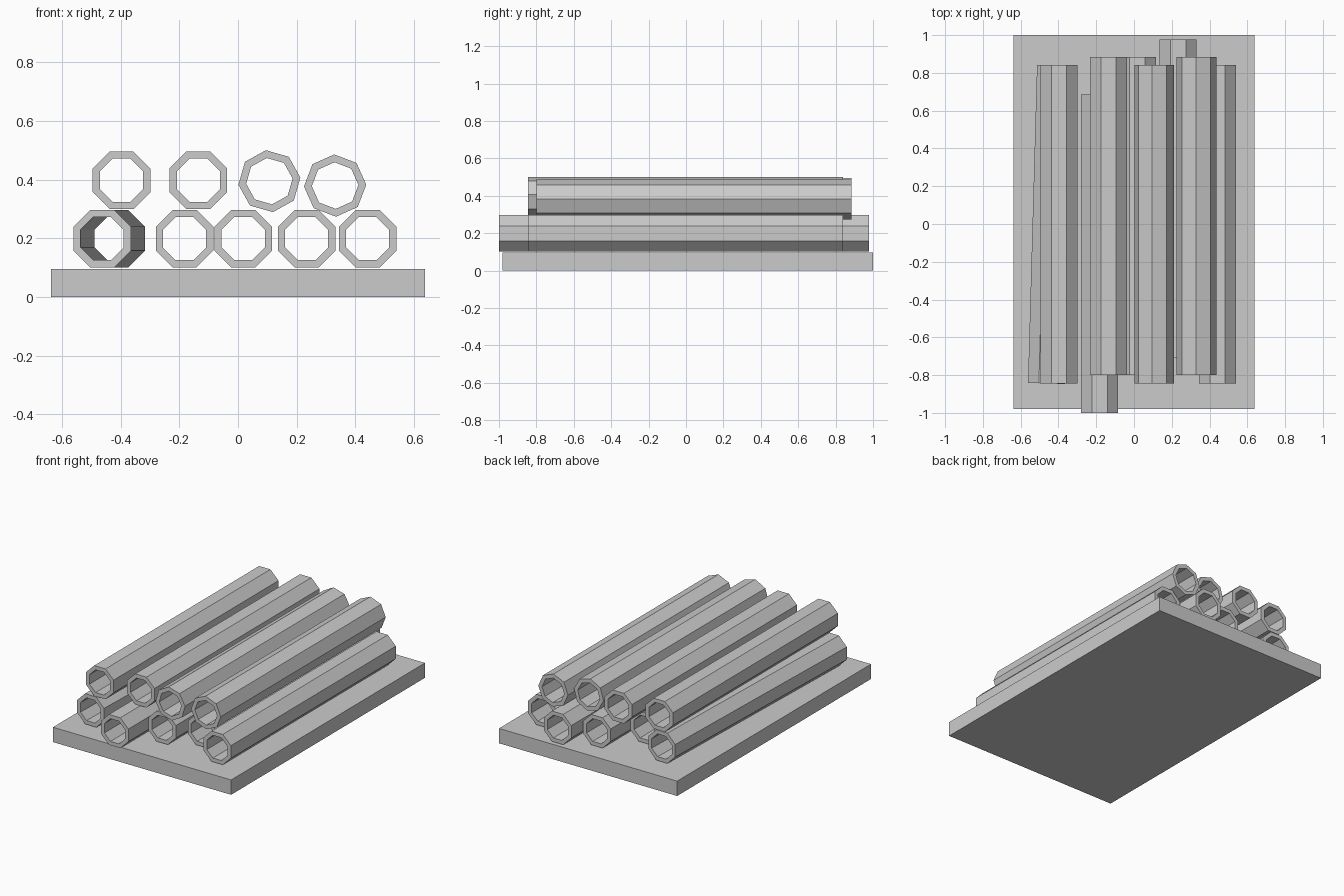
import bpy, bmesh
from math import radians, sin, cos

if "Cube" in bpy.data.objects:
    bpy.data.objects.remove(bpy.data.objects["Cube"])

R_OUT, R_IN, LENGTH = 0.1062, 0.0795, 1.685


def finish(name, bm, location):
    bmesh.ops.recalc_face_normals(bm, faces=bm.faces)
    mesh = bpy.data.meshes.new(name)
    bm.to_mesh(mesh)
    bm.free()
    obj = bpy.data.objects.new(name, mesh)
    obj.location = location
    bpy.context.collection.objects.link(obj)
    return obj


def pipe(name, x, y, z, roll=22.5, yaw=0.0):
    """Open eight-sided tube along y; roll is the angle of its first corner."""
    bm = bmesh.new()
    loops = []
    h = LENGTH / 2
    for r, py in ((R_OUT, -h), (R_OUT, h), (R_IN, h), (R_IN, -h)):
        angles = [radians(roll + 45 * i) for i in range(8)]
        loops.append([bm.verts.new((r * cos(a), py, r * sin(a))) for a in angles])
    for k in range(4):
        a, b = loops[k], loops[(k + 1) % 4]
        for i in range(8):
            j = (i + 1) % 8
            bm.faces.new((a[i], a[j], b[j], b[i]))
    obj = finish(name, bm, (x, y, z))
    obj.rotation_euler.z = radians(yaw)


# Flat base slab
bm = bmesh.new()
bmesh.ops.create_cube(bm, size=1)
bmesh.ops.scale(bm, vec=(1.274, 1.98, 0.096), verts=bm.verts)
finish("base_slab", bm, (0, 0.01, 0.048))

# Lower row: x, y centre, yaw
lower = [(-0.439, -0.002, -1.63), (-0.182, -0.1575, 0), (0.018, 0.042, 0),
         (0.234, 0.1355, 0), (0.442, -0.002, 0)]
for i, (x, y, yaw) in enumerate(lower):
    pipe(f"lower_pipe_{i + 1}", x, y, 0.199, yaw=yaw)

# Upper row: x, y centre, z, roll
upper = [(-0.397, -0.002, 0.398, 22.5), (-0.135, 0.042, 0.398, 22.5),
         (0.107, -0.002, 0.395, 6.5), (0.331, 0.042, 0.380, 1.6)]
for i, (x, y, z, roll) in enumerate(upper):
    pipe(f"upper_pipe_{i + 1}", x, y, z, roll)
